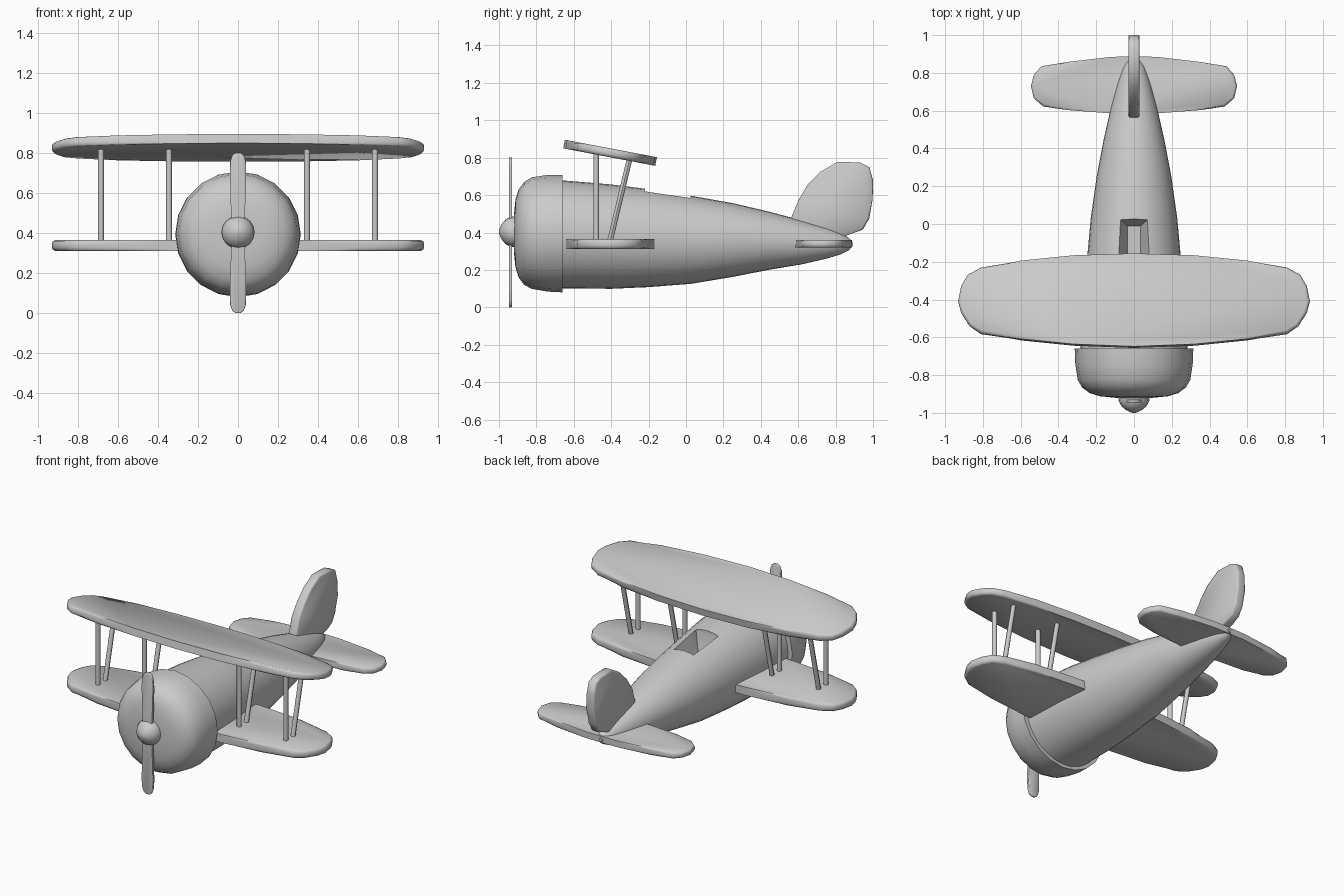
import bpy, bmesh, math
from mathutils import Vector

if "Cube" in bpy.data.objects:
    bpy.data.objects.remove(bpy.data.objects["Cube"])


def finish(name, bm, angle=40):
    bmesh.ops.recalc_face_normals(bm, faces=bm.faces[:])
    me = bpy.data.meshes.new(name)
    bm.to_mesh(me)
    bm.free()
    ob = bpy.data.objects.new(name, me)
    bpy.context.collection.objects.link(ob)
    bpy.ops.object.select_all(action='DESELECT')
    ob.select_set(True)
    bpy.context.view_layer.objects.active = ob
    bpy.ops.object.shade_smooth_by_angle(angle=math.radians(angle))
    return ob


def loft(name, rings, sides):
    """Skin elliptical rings (y, centre z, half width, half height) along y."""
    bm = bmesh.new()
    loops = []
    for y, zc, rx, rz in rings:
        loops.append([bm.verts.new((rx * math.cos(a), y, zc + rz * math.sin(a)))
                      for a in (2 * math.pi * i / sides for i in range(sides))])
    for a, b in zip(loops, loops[1:]):
        for i in range(sides):
            j = (i + 1) % sides
            bm.faces.new((a[i], a[j], b[j], b[i]))
    bm.faces.new(loops[0])
    bm.faces.new(loops[-1])
    return finish(name, bm)


def slab(name, outline, place, thick, bevel):
    """Extrude a flat outline to a plate with rounded rims; place maps (u, v, t) to xyz."""
    bm = bmesh.new()
    lo = [bm.verts.new(place(u, v, -thick / 2)) for u, v in outline]
    hi = [bm.verts.new(place(u, v, thick / 2)) for u, v in outline]
    n = len(outline)
    caps = [bm.faces.new(lo), bm.faces.new(hi)]
    for i in range(n):
        j = (i + 1) % n
        bm.faces.new((lo[i], lo[j], hi[j], hi[i]))
    rim = list({e for f in caps for e in f.edges})
    bmesh.ops.bevel(bm, geom=rim, offset=bevel, segments=2, profile=0.5, affect='EDGES')
    return finish(name, bm, 50)


def mirrored(half):
    """Complete a right-half outline across the centre line."""
    return half + [(-x, y) for x, y in reversed(half) if x > 0]


def strut(name, p, q, r=0.015):
    p, q = Vector(p), Vector(q)
    bpy.ops.mesh.primitive_cylinder_add(vertices=12, radius=r, depth=(q - p).length,
                                        location=(p + q) / 2)
    ob = bpy.context.object
    ob.name = name
    ob.rotation_euler = (q - p).to_track_quat('Z', 'Y').to_euler()
    bpy.ops.object.shade_smooth_by_angle()


# engine cowl
loft("engine_cowl", [
    (-0.92, 0.395, 0.10, 0.10), (-0.912, 0.395, 0.18, 0.18), (-0.895, 0.395, 0.235, 0.235),
    (-0.865, 0.395, 0.275, 0.275), (-0.825, 0.397, 0.298, 0.298),
    (-0.74, 0.396, 0.311, 0.312), (-0.66, 0.394, 0.314, 0.314)], 20)

# fuselage
body = loft("fuselage", [
    (-0.70, 0.392, 0.285, 0.290), (-0.40, 0.378, 0.270, 0.279), (-0.20, 0.370, 0.250, 0.262),
    (0.03, 0.361, 0.229, 0.235), (0.25, 0.360, 0.198, 0.197), (0.45, 0.356, 0.160, 0.154),
    (0.62, 0.347, 0.121, 0.117), (0.75, 0.343, 0.086, 0.083), (0.83, 0.341, 0.058, 0.057),
    (0.87, 0.338, 0.034, 0.034), (0.89, 0.337, 0.010, 0.010)], 32)

# cockpit opening, cut with a tapered block
bm = bmesh.new()
levels = []
for z, x, y0, y1 in ((0.48, 0.035, -0.18, -0.01), (0.61, 0.08, -0.22, 0.03), (0.75, 0.08, -0.22, 0.03)):
    levels.append([bm.verts.new(c) for c in ((-x, y0, z), (x, y0, z), (x, y1, z), (-x, y1, z))])
bm.faces.new(levels[0])
bm.faces.new(levels[-1])
for a, b in zip(levels, levels[1:]):
    for i in range(4):
        bm.faces.new((a[i], a[i - 1], b[i - 1], b[i]))
cutter = finish("cockpit_cutter", bm)
cutter.hide_render = True
mod = body.modifiers.new("cockpit", 'BOOLEAN')
mod.object = cutter
mod.solver = 'EXACT'
bpy.context.view_layer.objects.active = body
bpy.ops.object.modifier_apply(modifier="cockpit")
bpy.data.objects.remove(cutter)
body.select_set(True)
bpy.ops.object.shade_smooth_by_angle(angle=math.radians(30))

# wings
wing = mirrored([(0, -0.652), (0.32, -0.640), (0.60, -0.612), (0.81, -0.582), (0.87, -0.54),
                 (0.915, -0.47), (0.931, -0.41), (0.915, -0.33), (0.88, -0.27), (0.81, -0.232),
                 (0.60, -0.198), (0.32, -0.170), (0, -0.160)])
slab("lower_wing", wing, lambda u, v, t: (u, v, 0.338 + t), 0.054, 0.018)
SLOPE = 0.19
slab("upper_wing", wing,
     lambda u, v, t: (u, v + SLOPE * t, 0.827 - SLOPE * (v + 0.41) + t), 0.046, 0.016)

# tailplane
tail = mirrored([(0, 0.580), (0.15, 0.588), (0.35, 0.603), (0.48, 0.622), (0.53, 0.665),
                 (0.546, 0.73), (0.53, 0.79), (0.49, 0.835), (0.35, 0.858), (0.12, 0.885), (0, 0.887)])
slab("tailplane", tail, lambda u, v, t: (u, v, 0.340 + t), 0.042, 0.014)

# tail fin
fin = [(0.56, 0.44), (0.565, 0.485), (0.60, 0.57), (0.65, 0.655), (0.72, 0.725), (0.81, 0.778),
       (0.93, 0.774), (0.98, 0.75), (1.0, 0.68), (0.998, 0.58), (0.98, 0.475), (0.945, 0.415),
       (0.88, 0.392), (0.80, 0.36), (0.66, 0.38)]
slab("tail_fin", fin, lambda u, v, t: (t, u, v), 0.06, 0.012)

# wing struts
for side, s in (("left", -1), ("right", 1)):
    for place, x in (("inner", 0.345), ("outer", 0.685)):
        strut(f"{side}_{place}_front_strut", (s * x, -0.48, 0.34), (s * x, -0.48, 0.835))
        strut(f"{side}_{place}_rear_strut", (s * x, -0.41, 0.34), (s * x, -0.30, 0.80))

# propeller blades
half = [(0.030, 0.0), (0.038, 0.18), (0.041, 0.31), (0.039, 0.36), (0.028, 0.39), (0.012, 0.401)]
top = half + [(-x, z) for x, z in reversed(half)]
blade = top + [(-x, -z) for x, z in top if z > 0]
slab("propeller", blade, lambda u, v, t: (u, -0.938 + t, 0.401 + v), 0.016, 0.004)

# propeller hub
loft("propeller_hub", [
    (-0.90, 0.404, 0.078, 0.078), (-0.935, 0.404, 0.082, 0.082), (-0.965, 0.404, 0.066, 0.066),
    (-0.985, 0.404, 0.042, 0.042), (-1.0, 0.404, 0.010, 0.010)], 16)
